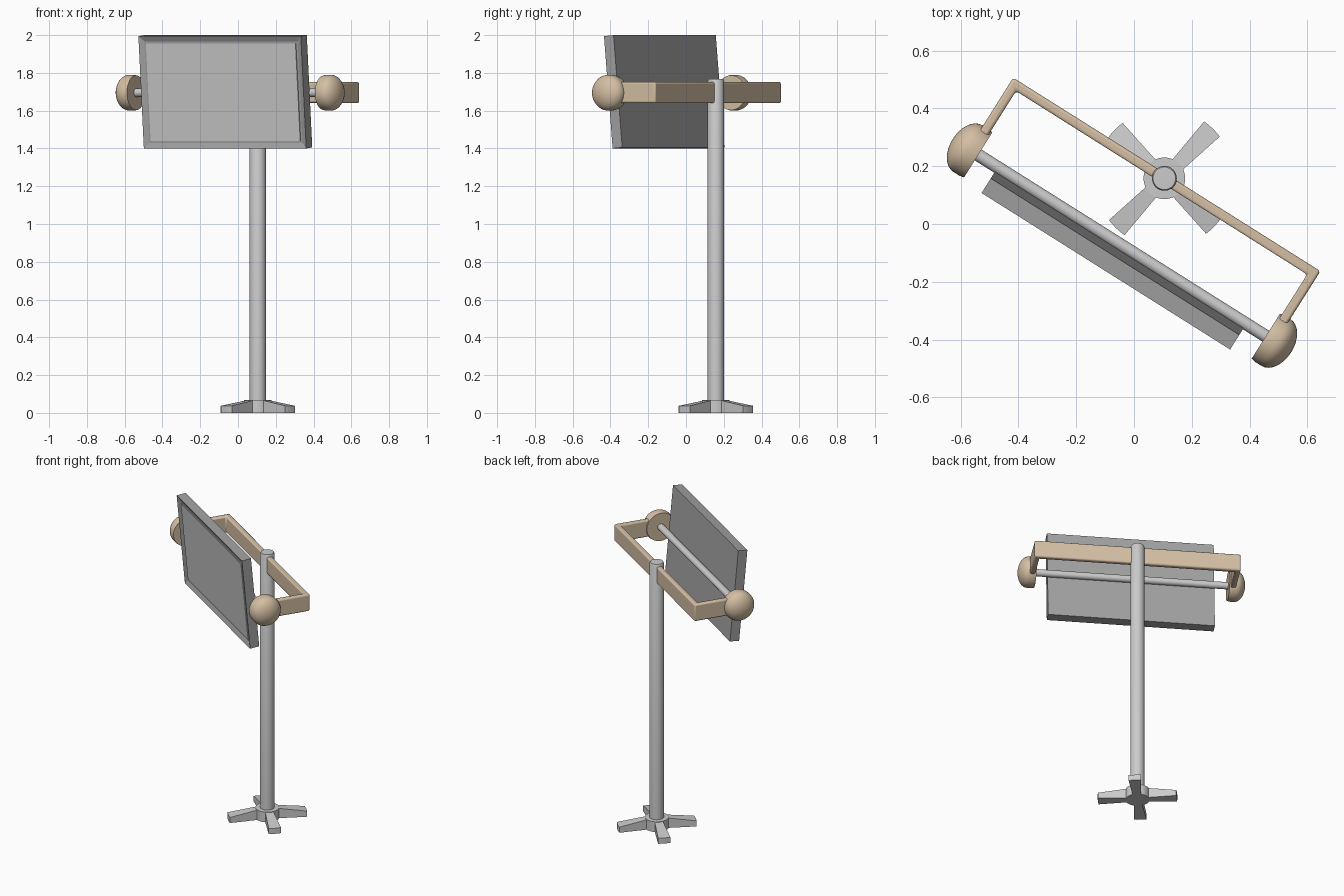
import bpy, bmesh
from math import sin, cos, pi, radians
from mathutils import Matrix

if "Cube" in bpy.data.objects:
    bpy.data.objects.remove(bpy.data.objects["Cube"])

PX, PY = 0.105, 0.158
BASE = Matrix.Translation((PX, PY, 0))
HEAD = BASE @ Matrix.Rotation(radians(-32.2), 4, 'Z')   # local x along yoke, -y to screen


def material(name, rgb):
    m = bpy.data.materials.new(name)
    m.diffuse_color = (*rgb, 1)
    m.use_nodes = True
    m.node_tree.nodes["Principled BSDF"].inputs["Base Color"].default_value = m.diffuse_color
    return m


TAN = material("tan", (0.66, 0.52, 0.37))
DARK = material("dark_grey", (0.36, 0.36, 0.36))


def finish(name, bm, matrix, mat=None, smooth=None, bevel=0):
    bmesh.ops.recalc_face_normals(bm, faces=bm.faces)
    me = bpy.data.meshes.new(name)
    bm.to_mesh(me)
    bm.free()
    ob = bpy.data.objects.new(name, me)
    bpy.context.collection.objects.link(ob)
    ob.matrix_world = matrix
    if mat:
        me.materials.append(mat)
    if bevel:
        b = ob.modifiers.new("bevel", 'BEVEL')
        b.width, b.segments, b.limit_method = bevel, 3, 'ANGLE'
    if smooth:
        bpy.ops.object.select_all(action='DESELECT')
        ob.select_set(True)
        bpy.context.view_layer.objects.active = ob
        bpy.ops.object.shade_smooth_by_angle(angle=radians(smooth))
    return ob


def lathe(name, profile, matrix, mat=None, n=40):
    """Revolve (radius, height) points about local z."""
    bm = bmesh.new()
    rings = []
    for r, z in profile:
        if r == 0:
            rings.append([bm.verts.new((0, 0, z))] * n)
        else:
            rings.append([bm.verts.new((r * cos(2 * pi * i / n), r * sin(2 * pi * i / n), z))
                          for i in range(n)])
    for a, b in zip(rings, rings[1:]):
        for i in range(n):
            j = (i + 1) % n
            bm.faces.new(list(dict.fromkeys((a[i], a[j], b[j], b[i]))))
    return finish(name, bm, matrix, mat, smooth=40)


def prism(name, pts, z0, top, matrix, **kw):
    """Extrude a plan outline from z0 up to top(x, y)."""
    bm = bmesh.new()
    lo = [bm.verts.new((x, y, z0)) for x, y in pts]
    hi = [bm.verts.new((x, y, top(x, y))) for x, y in pts]
    bm.faces.new(lo)
    bm.faces.new(hi)
    for i in range(len(pts)):
        j = (i + 1) % len(pts)
        bm.faces.new((lo[i], lo[j], hi[j], hi[i]))
    return finish(name, bm, matrix, **kw)


# Base: hub and four tapering feet with curved tips
lathe("base_hub", [(0, 0), (0.072, 0), (0.072, 0.068), (0, 0.068)], BASE)
tip = [(0.24 * cos(radians(a)), 0.24 * sin(radians(a))) for a in (-9, -4.5, 0, 4.5, 9)]
foot = [(0.05, -0.024)] + tip + [(0.05, 0.024)]
for k in range(4):
    prism(f"base_foot_{k + 1}", foot, 0,
          lambda x, y: 0.068 - 0.031 * max(0, (x - 0.07) / 0.17),
          BASE @ Matrix.Rotation(radians(46 + 90 * k), 4, 'Z'))

# Pole
lathe("pole", [(0, 0.05), (0.043, 0.05), (0.043, 1.758), (0.039, 1.767), (0, 1.768)], BASE)

# U-shaped yoke
u = [(-0.628, 0.016), (0.628, 0.016), (0.628, -0.26), (0.595, -0.26),
     (0.595, -0.018), (-0.595, -0.018), (-0.595, -0.26), (-0.628, -0.26)]
prism("yoke", u, 1.64, lambda x, y: 1.752, HEAD, mat=TAN, bevel=0.01, smooth=40)

# Pivot rod and domed knobs
pivot = HEAD @ Matrix.Translation((0, -0.275, 1.695))
lathe("pivot_rod", [(0, -0.61), (0.022, -0.61), (0.022, 0.61), (0, 0.61)],
      pivot @ Matrix.Rotation(pi / 2, 4, 'Y'), n=24)
knob = [(0, 0.588), (0.092, 0.588), (0.095, 0.605), (0.095, 0.63)]
knob += [(0.095 * cos(t * pi / 16) if t < 8 else 0, 0.63 + 0.062 * sin(t * pi / 16))
         for t in range(1, 9)]
for side, s in (("right", 1), ("left", -1)):
    lathe(f"knob_{side}", knob, pivot @ Matrix.Rotation(s * pi / 2, 4, 'Y'), TAN)

# Tilted display: housing with a recessed front, and the screen pane in it
tilt = HEAD @ Matrix.Translation((0, -0.323, 1.7)) @ Matrix.Rotation(radians(5.2), 4, 'X')
bm = bmesh.new()
bmesh.ops.create_cube(bm, size=1, matrix=Matrix.Diagonal((1.016, 0.06, 0.597, 1)))
bm.normal_update()
front = min(bm.faces, key=lambda f: f.normal.y)
bmesh.ops.inset_region(bm, faces=[front], thickness=0.04)
bmesh.ops.translate(bm, verts=front.verts, vec=(0, 0.012, 0))
finish("display_housing", bm, tilt, DARK)
bm = bmesh.new()
bmesh.ops.create_cube(bm, size=1, matrix=Matrix.Translation((0, -0.018, 0))
                      @ Matrix.Diagonal((0.936, 0.01, 0.517, 1)))
finish("display_screen", bm, tilt)
